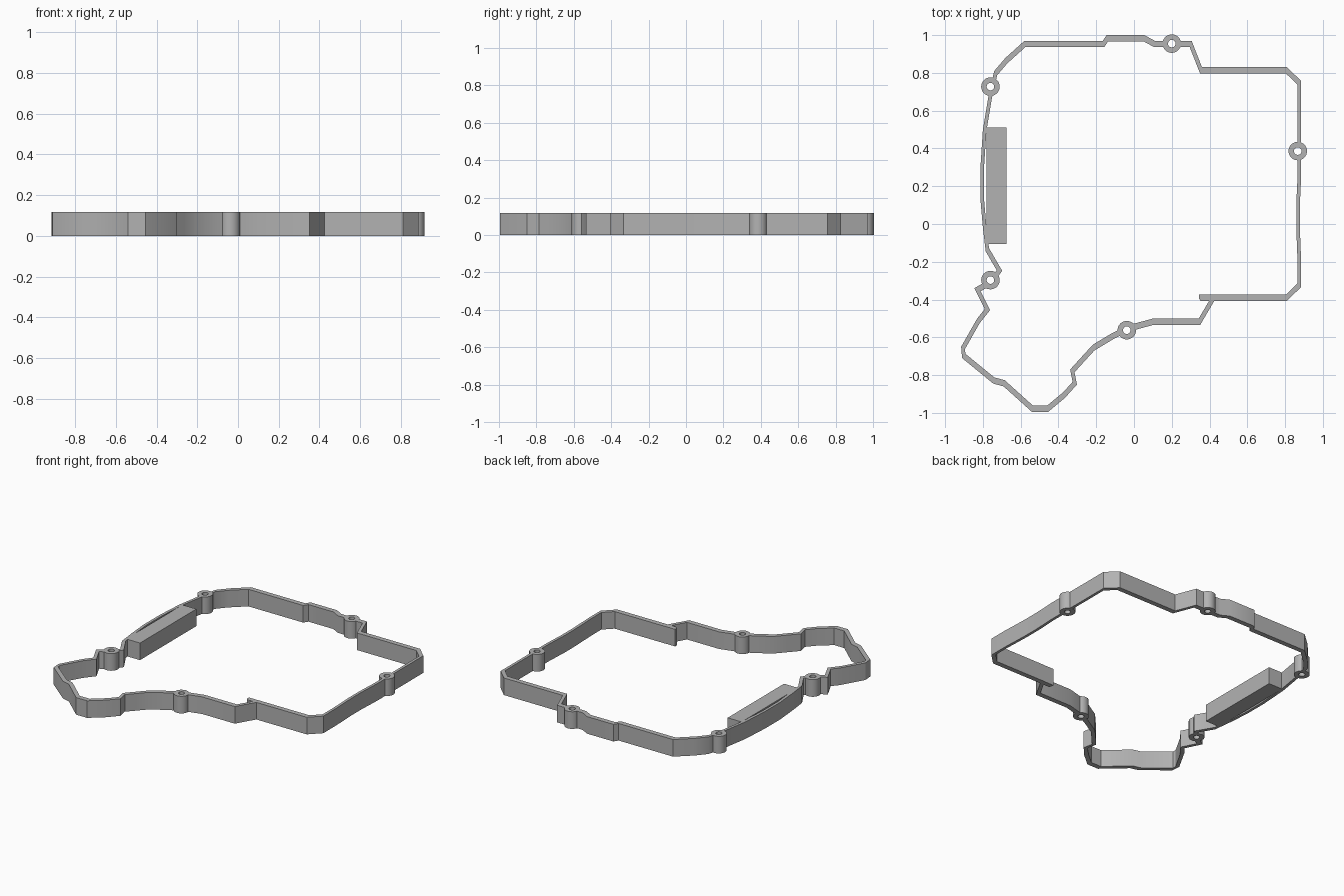
import bpy, bmesh
from math import pi, cos, sin
from mathutils import Vector

cube = bpy.data.objects.get("Cube")
if cube:
    bpy.data.objects.remove(cube, do_unlink=True)

HEIGHT = 0.118
WALL_X, WALL_Y = 0.019, 0.034      # wall thickness across x and across y
BOSS_R, HOLE_R = 0.049, 0.02

grey = bpy.data.materials.new("plain grey")
grey.use_nodes = True
grey.diffuse_color = (0.45, 0.45, 0.45, 1)
grey.node_tree.nodes["Principled BSDF"].inputs["Base Color"].default_value = (0.45, 0.45, 0.45, 1)


def make_object(name, bm):
    bmesh.ops.recalc_face_normals(bm, faces=bm.faces)
    mesh = bpy.data.meshes.new(name)
    bm.to_mesh(mesh)
    bm.free()
    mesh.materials.append(grey)
    obj = bpy.data.objects.new(name, mesh)
    bpy.context.collection.objects.link(obj)
    return obj


def add_prism(bm, points, z0=0.0, z1=HEIGHT):
    low = [bm.verts.new((x, y, z0)) for x, y in points]
    high = [bm.verts.new((x, y, z1)) for x, y in points]
    bm.faces.new(low)
    bm.faces.new(high)
    for i in range(len(points)):
        j = (i + 1) % len(points)
        bm.faces.new((low[i], low[j], high[j], high[i]))


def add_ring(bm, outer, inner):
    loops = [[bm.verts.new((x, y, z)) for x, y in pts]
             for pts, z in ((outer, 0), (outer, HEIGHT), (inner, HEIGHT), (inner, 0))]
    n = len(outer)
    for a, b in zip(loops, loops[1:] + loops[:1]):
        for i in range(n):
            j = (i + 1) % n
            bm.faces.new((a[i], a[j], b[j], b[i]))


def inset_outline(points):
    # mitred inset, done in stretched space so the wall is thicker across y
    pts = [Vector((x / WALL_X, y / WALL_Y)) for x, y in points]
    result = []
    for i, p in enumerate(pts):
        d1 = (p - pts[i - 1]).normalized()
        d2 = (pts[(i + 1) % len(pts)] - p).normalized()
        n1, n2 = Vector((d1.y, -d1.x)), Vector((d2.y, -d2.x))
        q = p + (n1 + n2) / (1 + n1.dot(n2))
        result.append((q.x * WALL_X, q.y * WALL_Y))
    return result


def circle(cx, cy, r, n=32):
    return [(cx + r * cos(2 * pi * i / n), cy + r * sin(2 * pi * i / n)) for i in range(n)]


# Outer outline, clockwise: back, left side, front, right side
back = [(-0.145, 1.0), (0.055, 1.0), (0.11, 0.97), (0.305, 0.97), (0.36, 0.83), (0.81, 0.83)]
left_side = [(0.885, 0.757), (0.885, 0.25), (0.878, 0.1), (0.878, -0.02), (0.885, -0.2),
             (0.885, -0.333), (0.81, -0.407)]
front = [(0.425, -0.407), (0.35, -0.535), (0.1, -0.535), (-0.03, -0.57), (-0.11, -0.61),
         (-0.21, -0.67), (-0.265, -0.73), (-0.315, -0.785), (-0.302, -0.85), (-0.365, -0.92),
         (-0.455, -0.995), (-0.54, -0.995), (-0.69, -0.86), (-0.745, -0.845), (-0.91, -0.71)]
right_side = [(-0.915, -0.65), (-0.83, -0.5), (-0.79, -0.45), (-0.845, -0.34), (-0.76, -0.29),
              (-0.727, -0.245), (-0.785, -0.145), (-0.8, -0.02), (-0.813, 0.13), (-0.813, 0.3),
              (-0.8, 0.5), (-0.77, 0.68), (-0.74, 0.81), (-0.68, 0.88), (-0.58, 0.97), (-0.165, 0.97)]
outline = back + left_side + front + right_side

bosses = [(0.2, 0.955), (-0.76, 0.727), (0.867, 0.386), (-0.76, -0.297), (-0.038, -0.562)]

# Perimeter wall
bm = bmesh.new()
add_ring(bm, outline, inset_outline(outline))
wall = make_object("perimeter_wall", bm)

# Cutter that clears the wall where the screw bosses sit
bm = bmesh.new()
for cx, cy in bosses:
    add_prism(bm, circle(cx, cy, BOSS_R - 0.003), -0.05, HEIGHT + 0.05)
cutter = make_object("boss_cutter", bm)
cutter.hide_render = True
cut = wall.modifiers.new("boss_clearance", "BOOLEAN")
cut.operation = "DIFFERENCE"
cut.solver = "EXACT"
cut.object = cutter
depsgraph = bpy.context.evaluated_depsgraph_get()
wall.data = bpy.data.meshes.new_from_object(wall.evaluated_get(depsgraph))
wall.modifiers.clear()
bpy.data.objects.remove(cutter, do_unlink=True)

# Screw bosses with through holes
parts = [wall]
for number, (cx, cy) in enumerate(bosses, 1):
    bm = bmesh.new()
    add_ring(bm, circle(cx, cy, BOSS_R), circle(cx, cy, HOLE_R))
    parts.append(make_object(f"screw_boss_{number}", bm))

# Long block inside the right wall, and the short spur at the front step
for name, shape in (
        ("inner_block", [(-0.782, -0.105), (-0.675, -0.105), (-0.675, 0.51), (-0.782, 0.51)]),
        ("front_spur", [(0.352, -0.407), (0.425, -0.407), (0.44, -0.374), (0.345, -0.374), (0.345, -0.395)])):
    bm = bmesh.new()
    add_prism(bm, shape)
    parts.append(make_object(name, bm))

# Smooth the curved runs, keep the corners sharp
bpy.ops.object.select_all(action="DESELECT")
for obj in parts:
    obj.select_set(True)
bpy.context.view_layer.objects.active = wall
bpy.ops.object.shade_smooth_by_angle(angle=pi / 6)
